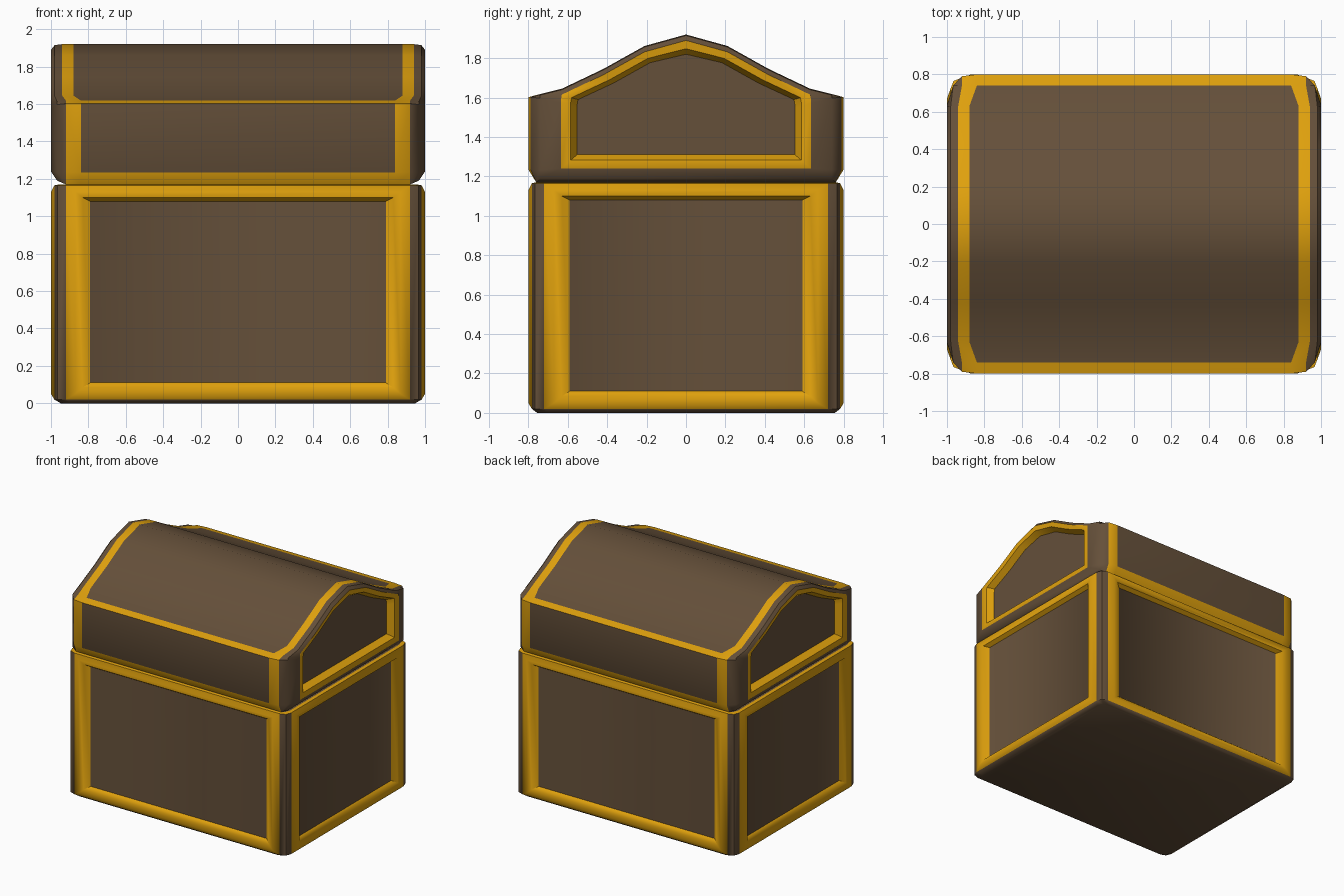
import bpy, bmesh
from mathutils import Vector

cube = bpy.data.objects.get("Cube")
if cube:
    bpy.data.objects.remove(cube)

BROWN, GOLD = 0, 1


def material(name, color):
    m = bpy.data.materials.new(name)
    m.use_nodes = True
    m.diffuse_color = color
    bsdf = next(n for n in m.node_tree.nodes if n.type == 'BSDF_PRINCIPLED')
    bsdf.inputs["Base Color"].default_value = color
    bsdf.inputs["Roughness"].default_value = 0.8
    return m


MATERIALS = [material("brown wood", (0.13, 0.08, 0.042, 1)),
             material("gold trim", (0.75, 0.36, 0.004, 1))]


def add_face(bm, verts, mat):
    bm.faces.new(verts).material_index = mat


def bridge(bm, a, b, rule):
    """Join two equal closed loops; rule(i) gives the colour of segment i."""
    n = len(a)
    for i in range(n):
        j = (i + 1) % n
        add_face(bm, (a[i], a[j], b[j], b[i]), rule(i))


def loop(bm, points):
    return [bm.verts.new(p) for p in points]


def finish(bm, name):
    bmesh.ops.remove_doubles(bm, verts=bm.verts, dist=0.0001)
    bmesh.ops.recalc_face_normals(bm, faces=bm.faces)
    mesh = bpy.data.meshes.new(name)
    bm.to_mesh(mesh)
    bm.free()
    for m in MATERIALS:
        mesh.materials.append(m)
    obj = bpy.data.objects.new(name, mesh)
    bpy.context.collection.objects.link(obj)
    bpy.ops.object.select_all(action='DESELECT')
    obj.select_set(True)
    bpy.context.view_layer.objects.active = obj
    bpy.ops.object.shade_smooth_by_angle(angle=0.7)


# Chest base: four framed, recessed panels joined by corner strips
def build_base():
    bm = bmesh.new()
    # frame section: side margin, bottom, top, depth
    frame = [(0.08, 0.02, 1.165, 0.018), (0.13, 0.05, 1.13, 0.0),
             (0.17, 0.085, 1.10, 0.008), (0.21, 0.11, 1.08, 0.04)]
    # outward direction, sideways direction, reach, half width
    sides = [((0, -1), (1, 0), 0.8, 1.0), ((1, 0), (0, 1), 1.0, 0.8),
             ((0, 1), (-1, 0), 0.8, 1.0), ((-1, 0), (0, -1), 1.0, 0.8)]
    low, high = [], []
    for out, along, reach, half in sides:
        out, along = Vector((*out, 0)), Vector((*along, 0))
        rings = []
        for margin, z0, z1, depth in frame:
            u = half - margin
            rings.append(loop(bm, [out * (reach - depth) + along * s * u + Vector((0, 0, z))
                                   for s, z in ((-1, z0), (1, z0), (1, z1), (-1, z1))]))
        for a, b in zip(rings, rings[1:]):
            bridge(bm, a, b, lambda i: GOLD)
        add_face(bm, rings[-1], BROWN)
        edge = rings[0]
        corner = out * (reach - 0.035) + along * (half - 0.035)
        mid = loop(bm, [corner + Vector((0, 0, z)) for z in (0.02, 1.165)])
        low += [edge[0], edge[1], mid[0]]
        high += [edge[3], edge[2], mid[1]]
    # corner strips
    n = len(low)
    for i in range(n):
        if i % 3:
            j = (i + 1) % n
            add_face(bm, (low[i], low[j], high[j], high[i]), BROWN)
    # rounded bottom and top caps
    for ring, scale, z in ((low, 0.965, 0.0), (high, 0.975, 1.17)):
        cap = loop(bm, [(v.co.x * scale, v.co.y * scale, z) for v in ring])
        bridge(bm, ring, cap, lambda i: BROWN if z == 0 else GOLD)
        add_face(bm, cap, BROWN)
    finish(bm, "chest_base")


# Lid: peaked profile lofted along x, with framed gable panels
def build_lid():
    bm = bmesh.new()
    half = [(0, 1.92), (0.21, 1.862), (0.42, 1.745), (0.63, 1.645),
            (0.74, 1.618), (0.8, 1.602), (0.8, 1.235), (0.76, 1.17)]
    # stations: x on roof, x on walls, half depth, roof drop, lowest z
    stations = [(0.88, 0.84, 0.8, 0.0, 1.17), (0.94, 0.92, 0.79, 0.0, 1.17),
                (0.98, 0.967, 0.74, 0.005, 1.19), (1.0, 1.0, 0.635, 0.03, 1.24)]
    count = 2 * len(half) - 1
    underside = len(half) - 1

    def mirrored(points):
        return points + [(x, -y, z) for x, y, z in reversed(points[1:])]

    def section(side, roof_x, wall_x, width, drop, floor):
        pts = []
        for i, (y, z) in enumerate(half):
            x = roof_x if i < 4 else wall_x
            pts.append((side * x, min(y, width), max(z - (drop if i < 6 else 0), floor)))
        return loop(bm, mirrored(pts))

    def trim(i):
        return GOLD if min(i, count - 1 - i) in (4, 6) else BROWN

    def strap(i):
        return BROWN if i == underside else GOLD

    inner = []
    for side in (-1, 1):
        rings = [section(side, *s) for s in stations]
        inner.append(rings[0])
        bridge(bm, rings[0], rings[1], strap)
        bridge(bm, rings[1], rings[2], lambda i: BROWN)
        bridge(bm, rings[2], rings[3], lambda i: BROWN)
        # gable frame and recessed panel
        previous = rings[3]
        for amount, x in ((0.6, 0.995), (1.0, 0.945)):
            pts = []
            for i, v in enumerate(rings[3][:len(half)]):
                y, z = v.co.y, v.co.z
                shift = 0.07 if i >= 6 else -0.07 + 0.045 * y / 0.635
                pts.append((side * x, y * (1 - 0.13 * amount), z + shift * amount))
            ring = loop(bm, mirrored(pts))
            bridge(bm, previous, ring, lambda i: GOLD)
            previous = ring
        add_face(bm, previous, BROWN)
    bridge(bm, inner[0], inner[1], trim)
    finish(bm, "chest_lid")


build_base()
build_lid()
